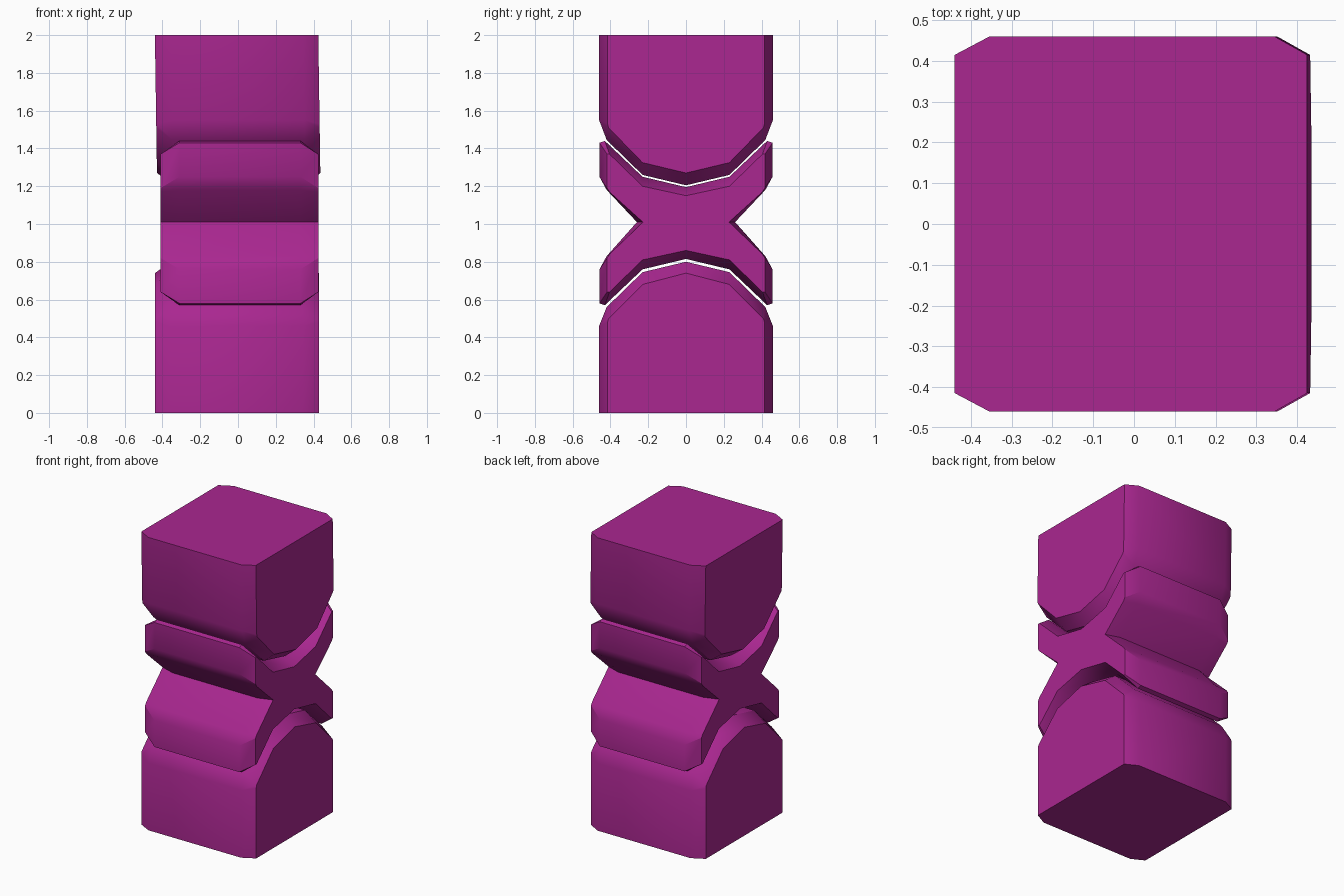
import bpy, bmesh, math

if "Cube" in bpy.data.objects:
    bpy.data.objects.remove(bpy.data.objects["Cube"])

mat = bpy.data.materials.new("magenta")
mat.diffuse_color = (0.40, 0.02, 0.28, 1)
mat.use_nodes = True
mat.node_tree.nodes["Principled BSDF"].inputs["Base Color"].default_value = mat.diffuse_color


def closed(half):
    """Mirror a half profile (y >= 0) into a full loop in y, z."""
    return half + [(-y, z) for y, z in reversed(half) if y > 0]


def part(name, outer, inner, stations, lean=0.0):
    """Loft the end profile, two full profiles and the end profile along x."""
    outer, inner = closed(outer), closed(inner)
    bm = bmesh.new()
    rings = []
    for x, prof in zip(stations, (inner, outer, outer, inner)):
        rings.append([bm.verts.new((x + lean * (2 - z), y, z)) for y, z in prof])
    n = len(outer)
    for a, b in zip(rings, rings[1:]):
        for i in range(n):
            j = (i + 1) % n
            bm.faces.new((a[i], a[j], b[j], b[i]))
    bm.faces.new(rings[0])
    bm.faces.new(rings[-1])
    bmesh.ops.recalc_face_normals(bm, faces=bm.faces)
    me = bpy.data.meshes.new(name)
    bm.to_mesh(me)
    bm.free()
    me.materials.append(mat)
    ob = bpy.data.objects.new(name, me)
    bpy.context.collection.objects.link(ob)
    bpy.ops.object.select_all(action='DESELECT')
    ob.select_set(True)
    bpy.context.view_layer.objects.active = ob
    bpy.ops.object.shade_smooth_by_angle(angle=math.radians(30))


# Lower block with domed top and chamfered ends
part("lower_block",
     [(0, 0.80), (0.23, 0.745), (0.42, 0.56), (0.46, 0.46), (0.46, 0)],
     [(0, 0.74), (0.23, 0.68), (0.41, 0.50), (0.415, 0.48), (0.415, 0)],
     (-0.44, -0.355, 0.345, 0.428))

# Upper block with rounded underside, leaning very slightly
part("upper_block",
     [(0, 1.205), (0.23, 1.26), (0.42, 1.445), (0.46, 1.55), (0.46, 2)],
     [(0, 1.27), (0.23, 1.325), (0.41, 1.51), (0.415, 1.53), (0.415, 2)],
     (-0.44, -0.355, 0.345, 0.425), lean=0.015)

# X-shaped spacer between the blocks
upper_out = [(0, 1.195), (0.23, 1.25), (0.43, 1.44), (0.458, 1.43),
             (0.458, 1.25), (0.42, 1.18), (0.26, 1.01)]
upper_in = [(0, 1.15), (0.23, 1.20), (0.405, 1.37), (0.418, 1.37),
            (0.418, 1.19), (0.405, 1.17), (0.228, 1.01)]
flip = lambda pts: [(y, 2.01 - z) for y, z in reversed(pts[:-1])]
part("cross_spacer", upper_out + flip(upper_out), upper_in + flip(upper_in),
     (-0.41, -0.31, 0.33, 0.425))
